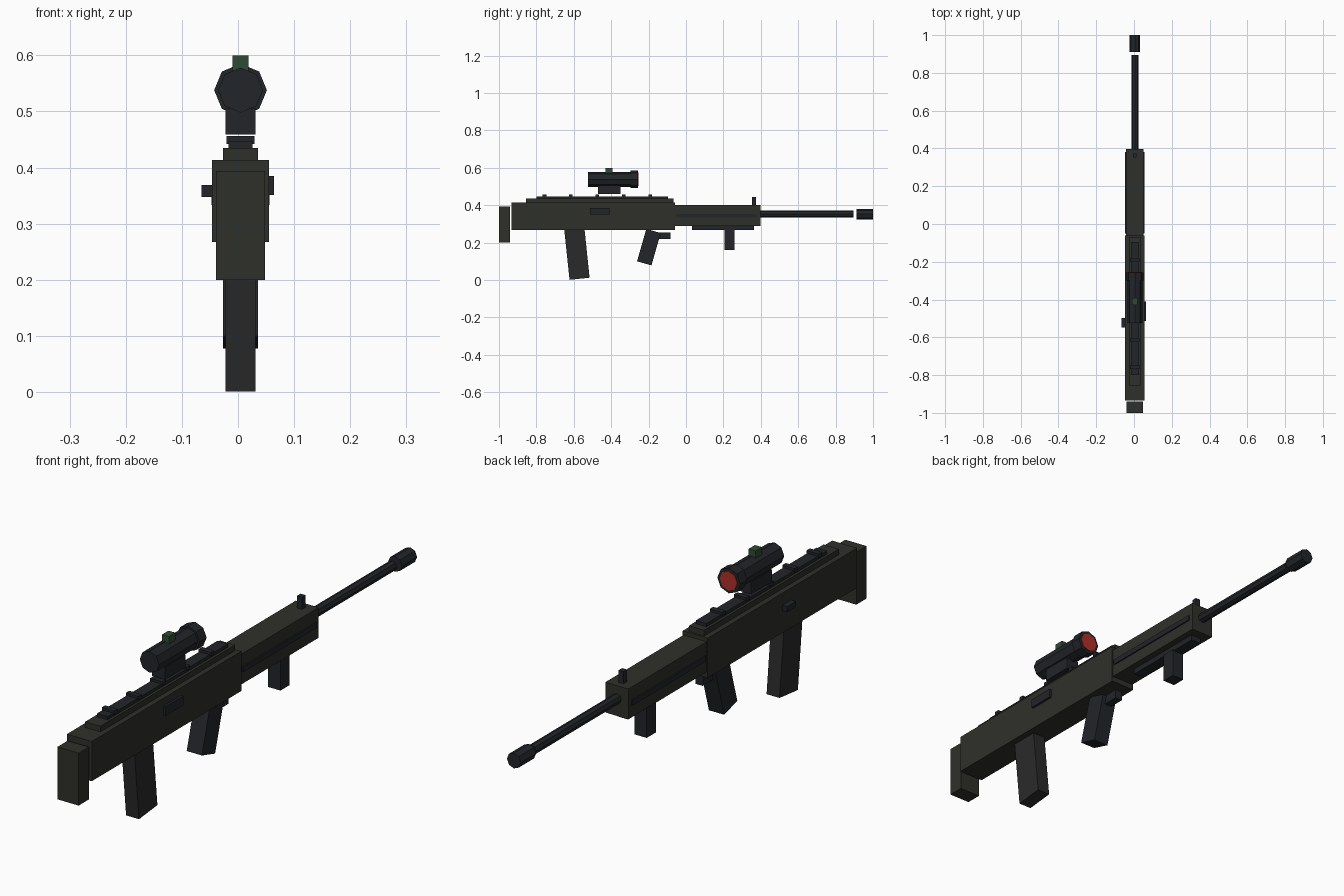
import bpy, bmesh, math
from mathutils import Matrix, Vector

if "Cube" in bpy.data.objects:
    bpy.data.objects.remove(bpy.data.objects["Cube"])

CX = 0.0045  # the body sits slightly right of centre because of the bolt handle


def material(name, rgb):
    m = bpy.data.materials.new(name)
    m.diffuse_color = (*rgb, 1)
    m.use_nodes = True
    m.node_tree.nodes["Principled BSDF"].inputs["Base Color"].default_value = m.diffuse_color
    return m


OLIVE = material("olive", (0.028, 0.030, 0.023))
BLACK = material("black", (0.016, 0.018, 0.022))
GREY = material("dark_grey", (0.023, 0.023, 0.023))
GREEN = material("green", (0.03, 0.07, 0.035))
RED = material("red", (0.42, 0.03, 0.02))


def finish(name, bm, mat):
    bmesh.ops.recalc_face_normals(bm, faces=bm.faces)
    me = bpy.data.meshes.new(name)
    bm.to_mesh(me)
    bm.free()
    me.materials.append(mat)
    ob = bpy.data.objects.new(name, me)
    bpy.context.collection.objects.link(ob)
    return ob


def box(name, width, y, z, mat, x=CX, tilt=0):
    """Box from y and z ranges, tilted about its own centre (degrees, about x)."""
    bm = bmesh.new()
    bmesh.ops.create_cube(bm, size=1)
    size = Vector((width, y[1] - y[0], z[1] - z[0]))
    centre = Vector((x, sum(y) / 2, sum(z) / 2))
    bm.transform(Matrix.Translation(centre)
                 @ Matrix.Rotation(math.radians(tilt), 4, 'X')
                 @ Matrix.Diagonal((*size, 1)))
    return finish(name, bm, mat)


def tube(name, r, y, z, mat):
    """Eight-sided rod along y with corners on the x and z axes."""
    bm = bmesh.new()
    bmesh.ops.create_cone(bm, cap_ends=True, segments=8, radius1=r, radius2=r,
                          depth=y[1] - y[0])
    bm.transform(Matrix.Translation((CX, sum(y) / 2, z))
                 @ Matrix.Rotation(math.radians(90), 4, 'X'))
    return finish(name, bm, mat)


# Stock and receiver
box("butt_pad", 0.087, (-1.0, -0.94), (0.2, 0.394), OLIVE)
box("receiver", 0.102, (-0.934, -0.06), (0.267, 0.414), OLIVE)
box("receiver_top", 0.0625, (-0.855, -0.068), (0.412, 0.435), OLIVE)

# Top rail with cross ridges
box("top_rail", 0.043, (-0.8, -0.095), (0.433, 0.447), BLACK)
for i in range(5):
    y = -0.757 + i * 0.1415
    box(f"rail_ridge_{i + 1}", 0.05, (y - 0.01, y + 0.01), (0.442, 0.456), BLACK)

# Port cover on the right, bolt handle on the left
box("port_cover", 0.02, (-0.514, -0.41), (0.351, 0.385), BLACK, x=0.054)
box("bolt_handle", 0.03, (-0.549, -0.498), (0.348, 0.369), BLACK, x=-0.05)

# Magazine, grip and trigger
box("magazine", 0.053, (-0.6377, -0.5297), (0.006, 0.286), GREY, tilt=6)
box("pistol_grip", 0.0625, (-0.2385, -0.1585), (0.0855, 0.2655), BLACK, tilt=-16)
box("trigger", 0.03, (-0.165, -0.083), (0.219, 0.254), BLACK)

# Handguard with side ribs, underside rail and foregrip
box("handguard", 0.094, (-0.065, 0.398), (0.288, 0.4), OLIVE)
for side, label in ((-1, "left"), (1, "right")):
    box(f"handguard_rib_{label}", 0.012, (-0.05, 0.38), (0.333, 0.353), BLACK,
        x=CX + side * 0.046)
box("under_rail", 0.043, (0.032, 0.363), (0.267, 0.29), BLACK)
box("foregrip", 0.05, (0.206, 0.259), (0.16, 0.27), BLACK)
box("front_sight", 0.02, (0.353, 0.374), (0.398, 0.445), BLACK)

# Barrel and muzzle
tube("barrel", 0.0185, (0.38, 0.896), 0.352, BLACK)
tube("muzzle", 0.0285, (0.911, 1.0), 0.352, BLACK)

# Scope
box("scope_mount", 0.053, (-0.47, -0.35), (0.459, 0.505), BLACK)
tube("scope_tube", 0.04, (-0.524, -0.29), 0.538, BLACK)
tube("scope_ring", 0.047, (-0.298, -0.257), 0.538, BLACK)
tube("scope_lens", 0.036, (-0.27, -0.2545), 0.538, RED)
box("scope_turret", 0.028, (-0.43, -0.393), (0.565, 0.6), GREEN)
